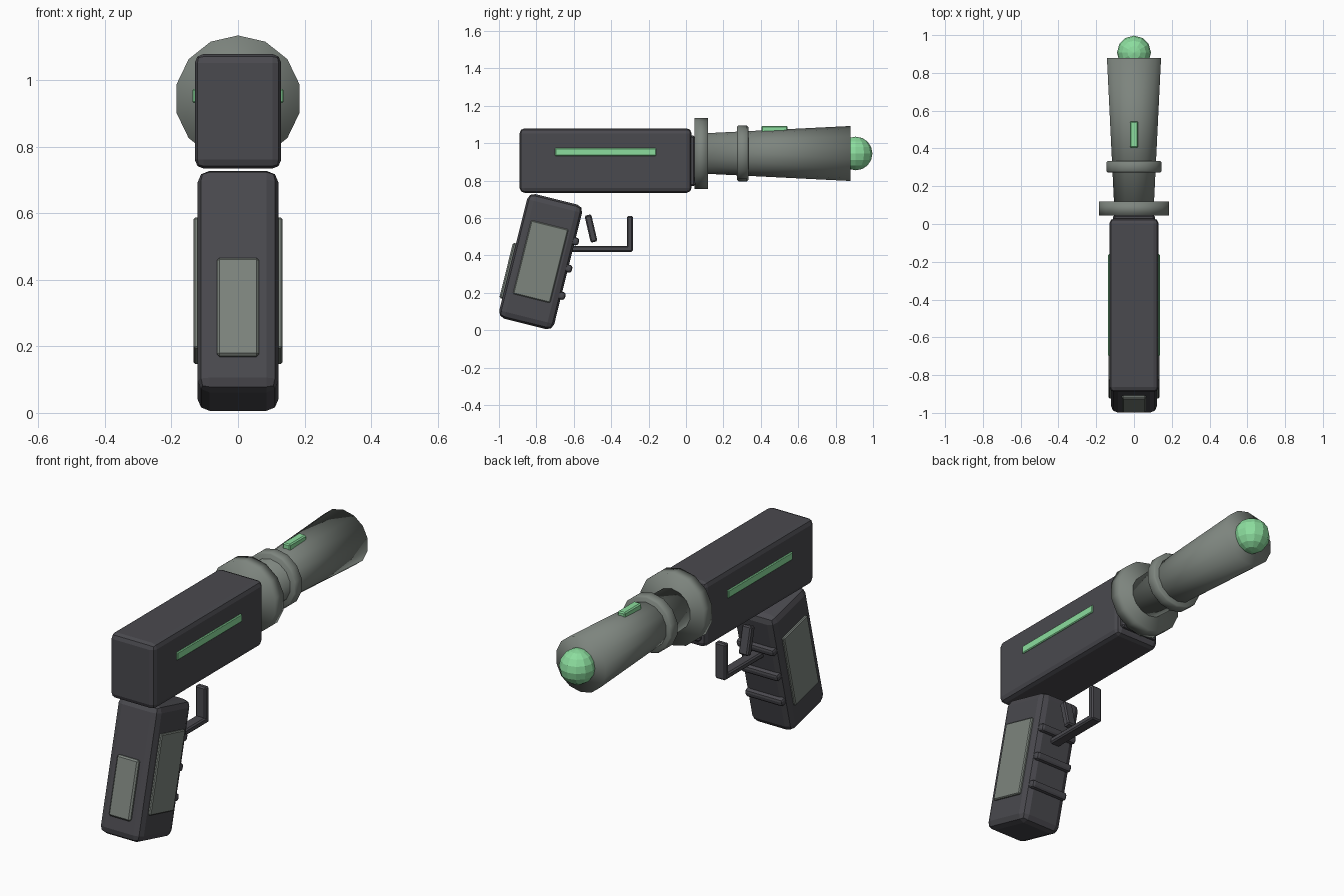
import bpy, bmesh, math
from mathutils import Matrix, Vector

if "Cube" in bpy.data.objects:
    bpy.data.objects.remove(bpy.data.objects["Cube"])


def material(name, rgb):
    m = bpy.data.materials.new(name)
    m.diffuse_color = (*rgb, 1.0)
    m.use_nodes = True
    m.node_tree.nodes["Principled BSDF"].inputs["Base Color"].default_value = m.diffuse_color
    return m


DARK = material("charcoal", (0.068, 0.067, 0.077))
GREY = material("sage grey", (0.205, 0.232, 0.208))
GLOW = material("mint green", (0.26, 0.72, 0.34))

TILT = Matrix.Rotation(math.radians(-14), 4, 'X')
GRIP = Matrix.Translation((0, -0.777, 0.367)) @ TILT   # grip's own frame


def finish(name, bm, mat, smooth=False):
    bmesh.ops.recalc_face_normals(bm, faces=bm.faces)
    me = bpy.data.meshes.new(name)
    bm.to_mesh(me)
    bm.free()
    me.materials.append(mat)
    for p in me.polygons:
        p.use_smooth = smooth
    ob = bpy.data.objects.new(name, me)
    bpy.context.collection.objects.link(ob)
    return ob


def box(name, centre, size, mat, bevel=0.0, segments=2, frame=Matrix()):
    """Bevelled box, placed in the given frame."""
    bm = bmesh.new()
    bmesh.ops.create_cube(bm, size=1, matrix=Matrix.Diagonal((*size, 1)))
    if bevel:
        bmesh.ops.bevel(bm, geom=bm.edges[:], offset=bevel, segments=segments,
                        profile=0.5, affect='EDGES')
    bm.transform(frame @ Matrix.Translation(centre))
    return finish(name, bm, mat)


def lathe(name, profile, mat, sides=14, z=0.945):
    """Closed round part along y from (y, radius) pairs, one corner on top."""
    bm = bmesh.new()
    rings = []
    for y, r in profile:
        angles = [2 * math.pi * i / sides for i in range(sides)]
        rings.append([bm.verts.new((r * math.sin(a), y, z + r * math.cos(a))) for a in angles])
    for a, b in zip(rings, rings[1:]):
        for i in range(sides):
            j = (i + 1) % sides
            bm.faces.new((a[i], a[j], b[j], b[i]))
    bm.faces.new(rings[0])
    bm.faces.new(rings[-1])
    return finish(name, bm, mat, smooth=True)


# Body
box("body", (0, -0.43, 0.907), (0.26, 0.92, 0.345), DARK, 0.027)
box("body_front_plate", (0, 0.02, 0.905), (0.22, 0.06, 0.27), DARK, 0.01, 1)
for side, s in (("right", 1), ("left", -1)):
    box(side + "_light_strip", (s * 0.128, -0.43, 0.953), (0.018, 0.54, 0.042), GLOW, 0.004, 1)

# Barrel
lathe("barrel_flange", [(0.045, 0.19), (0.118, 0.19)], GREY)
lathe("barrel", [(0.10, 0.108), (0.88, 0.147)], GREY)
lathe("barrel_ring", [(0.273, 0.142), (0.281, 0.15), (0.325, 0.15), (0.333, 0.142)], GREY)
box("barrel_light", (0, 0.473, 1.075), (0.044, 0.14, 0.036), GLOW, 0.006, 1)

# Glowing muzzle ball
bm = bmesh.new()
bmesh.ops.create_uvsphere(bm, u_segments=12, v_segments=8, radius=0.09,
                          matrix=Matrix.Translation((0, 0.907, 0.945)))
finish("muzzle_ball", bm, GLOW)

# Grip with side panels, back plate and finger ridges
box("grip", (0, 0, 0), (0.244, 0.303, 0.687), DARK, 0.037, frame=GRIP)
for side, s in (("right", 1), ("left", -1)):
    box(side + "_grip_panel", (s * 0.121, 0, 0), (0.026, 0.205, 0.405), GREY, 0.005, 1, GRIP)
box("grip_back_plate", (0, -0.153, -0.09), (0.126, 0.03, 0.305), GREY, 0.008, 1, GRIP)
for i, t in enumerate((0.15, 0.0, -0.15)):
    box("finger_ridge_%d" % (i + 1), (0, 0.15, t), (0.22, 0.046, 0.042), DARK, 0.014, 2, GRIP)

# Trigger and guard
box("guard_bar", (0, -0.46, 0.435), (0.06, 0.35, 0.032), DARK, 0.007, 1)
box("guard_post", (0, -0.3, 0.515), (0.06, 0.032, 0.192), DARK, 0.007, 1)
lever = Matrix.Translation((0, -0.508, 0.544)) @ Matrix.Rotation(math.radians(13), 4, 'X')
box("trigger", (0, 0, 0), (0.055, 0.037, 0.148), DARK, 0.007, 1, lever)
